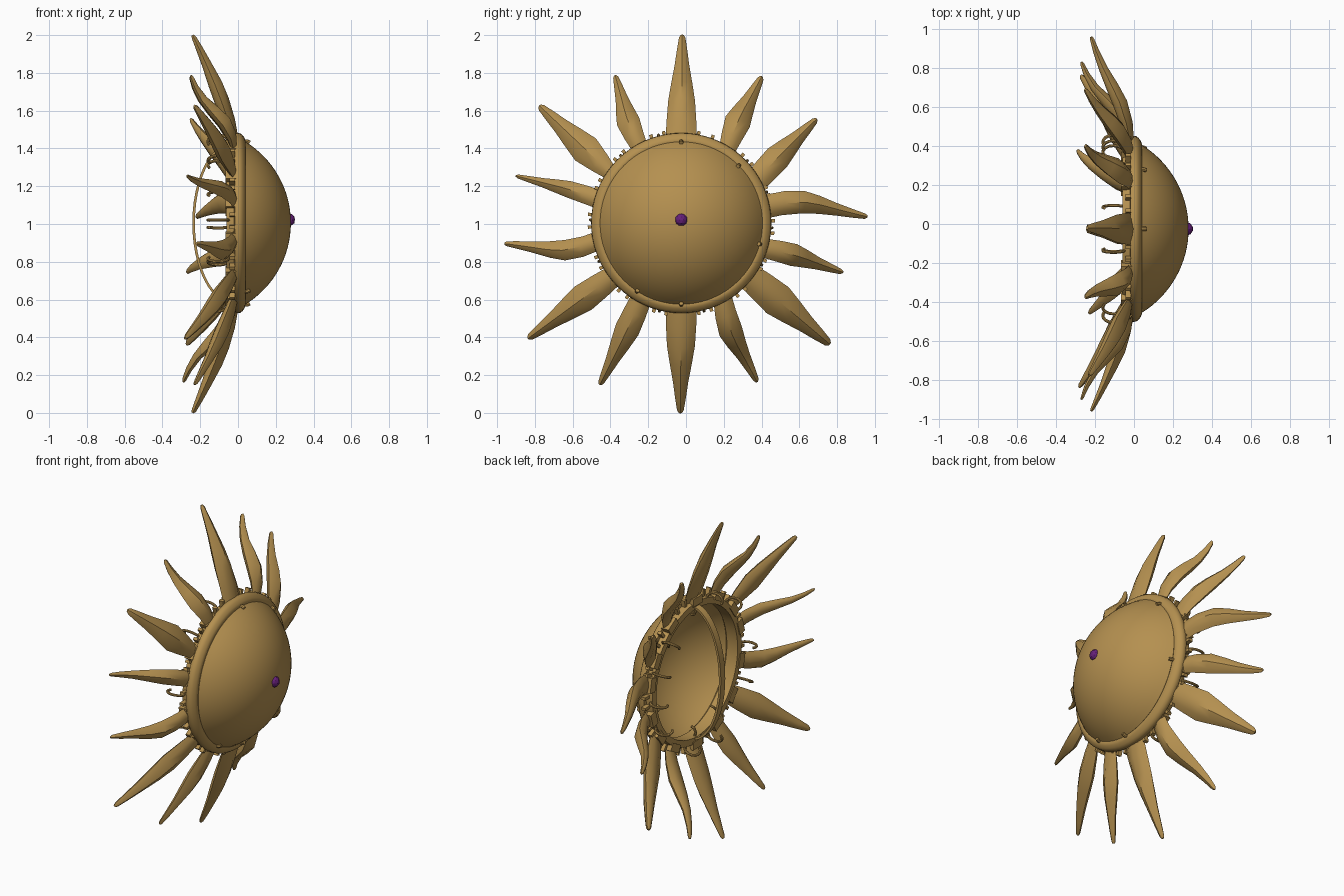
import bpy, bmesh, math
from mathutils import Vector, Matrix

if "Cube" in bpy.data.objects:
    bpy.data.objects.remove(bpy.data.objects["Cube"])

CY, CZ = -0.025, 1.005          # centre of the disc in the y-z plane


def material(name, col):
    m = bpy.data.materials.new(name)
    m.diffuse_color = (*col, 1)
    m.use_nodes = True
    m.node_tree.nodes["Principled BSDF"].inputs["Base Color"].default_value = m.diffuse_color
    return m


GOLD = material("antique_gold", (0.46, 0.28, 0.08))
PURPLE = material("purple_gem", (0.13, 0.014, 0.19))


def finish(name, bm, mat, angle=40):
    bmesh.ops.recalc_face_normals(bm, faces=bm.faces)
    me = bpy.data.meshes.new(name)
    bm.to_mesh(me)
    bm.free()
    me.materials.append(mat)
    for p in me.polygons:
        p.use_smooth = True
    me.set_sharp_from_angle(angle=math.radians(angle))
    ob = bpy.data.objects.new(name, me)
    bpy.context.collection.objects.link(ob)
    return ob


def loft(name, rings, loop=False, mat=GOLD, angle=40):
    """Skin a list of closed rings; cap the ends unless it loops round."""
    bm = bmesh.new()
    vs = [[bm.verts.new(p) for p in r] for r in rings]
    n = len(vs[0])
    for i in range(len(vs) if loop else len(vs) - 1):
        a, b = vs[i], vs[(i + 1) % len(vs)]
        for j in range(n):
            k = (j + 1) % n
            bm.faces.new((a[j], a[k], b[k], b[j]))
    if not loop:
        bm.faces.new(vs[0])
        bm.faces.new(vs[-1])
    return finish(name, bm, mat, angle)


def polar(r, deg, x):
    a = math.radians(deg)
    return Vector((x, CY + r * math.cos(a), CZ + r * math.sin(a)))


def lathe(name, profile, seg=72):
    rings = [[polar(r, 360 * i / seg, x) for r, x in profile] for i in range(seg)]
    return loft(name, rings, loop=True)


def box(name, r, deg, x, size):
    """Box with size (x, radial, tangential) at a polar position."""
    bm = bmesh.new()
    m = (Matrix.Translation(polar(r, deg, x))
         @ Matrix.Rotation(math.radians(deg), 4, 'X') @ Matrix.Diagonal((*size, 1)))
    bmesh.ops.create_cube(bm, size=1, matrix=m)
    return finish(name, bm, GOLD)


def tube(name, pts, rad, side):
    """Round wire along planar points; side is the normal of that plane."""
    rings = []
    for i, p in enumerate(pts):
        t = (pts[min(i + 1, len(pts) - 1)] - pts[max(i - 1, 0)]).normalized()
        u = t.cross(side)
        rings.append([p + rad * (math.cos(k * math.pi / 4) * u + math.sin(k * math.pi / 4) * side)
                      for k in range(8)])
    return loft(name, rings)


# Domed shell, hollow behind
R = 0.506
arc = [math.radians(0.3 + 57.9 * i / 16) for i in range(17)]
outer = [(R * math.sin(a), 0.28 - R + R * math.cos(a)) for a in arc]
inner = [(r * 0.97, x - 0.014) for r, x in reversed(outer)]
lathe("dome_shell", outer + inner)

# Stepped rim with a soft raised lip around the dome
lathe("rim", [(0.405, -0.06), (0.445, -0.06), (0.452, -0.02), (0.472, -0.017), (0.477, -0.005),
              (0.475, 0.012), (0.466, 0.024), (0.452, 0.034), (0.438, 0.040), (0.424, 0.036), (0.405, 0.015)])

# Faceted gem at the dome's peak
bm = bmesh.new()
bmesh.ops.create_icosphere(bm, subdivisions=2, radius=0.035,
                           matrix=Matrix.Translation((0.268, CY, 1.022)))
finish("gem", bm, PURPLE, 5)

# Rays: root angle, tip y, tip z, tip x, sideways bow, root half width, widest half width, ripple
RAYS = [
    (90, -0.02, 2.00, -0.24, 0.0, 0.083, 0.071, 0.0),
    (57.7, 0.40, 1.78, -0.25, 0.013, 0.042, 0.07, 0.02),
    (29, 0.69, 1.555, -0.25, 0.005, 0.062, 0.07, 0.01),
    (11, 0.96, 1.04, -0.22, 0.045, 0.065, 0.06, 0.01),
    (-17, 0.83, 0.745, -0.27, 0.012, 0.05, 0.06, 0.02),
    (-38, 0.76, 0.365, -0.27, 0.0, 0.068, 0.09, 0.0),
    (-61, 0.375, 0.165, -0.29, -0.027, 0.05, 0.064, 0.02),
    (-90, -0.03, 0.0, -0.24, 0.0, 0.083, 0.074, 0.0),
    (-118, -0.455, 0.15, -0.23, 0.004, 0.055, 0.066, 0.0),
    (-142, -0.835, 0.395, -0.28, 0.0, 0.055, 0.076, 0.0),
    (-168, -0.96, 0.895, -0.22, 0.045, 0.052, 0.054, 0.0),
    (164, -0.90, 1.255, -0.27, -0.008, 0.05, 0.044, 0.02),
    (145, -0.775, 1.625, -0.23, 0.0, 0.035, 0.08, 0.0),
    (119, -0.375, 1.785, -0.25, 0.014, 0.042, 0.062, 0.02),
]
SECTION = [(1, 0), (0.6, 0.42), (0, 0.7), (-0.6, 0.42), (-1, 0), (-0.65, -0.42), (0, -0.6), (0.65, -0.42)]
for i, (deg, ty, tz, tx, bow, root, wide, ripple) in enumerate(RAYS):
    base, tip = polar(0.445, deg, -0.02), Vector((tx, ty, tz))
    axis = (tip - base).normalized()
    side = Vector((0, -(tip.z - base.z), tip.y - base.y)).normalized()
    front = side.cross(axis)
    if front.x < 0:
        front = -front
    rings = []
    for s, b, w in ((0, 0, root), (0.17, 0.65, (root + wide) * 0.51), (0.36, 1, wide),
                    (0.52, 0.85, wide * 0.8), (0.70, 0.5, wide * 0.55),
                    (0.86, 0.2, wide * 0.38), (0.975, 0.0, wide * 0.24), (1, 0, wide * 0.12)):
        c = base.lerp(tip, s) + side * bow * b
        c += front * (ripple * math.sin(2 * math.pi * s) + 0.012 * math.sin(math.pi * s))
        depth = min(w, 0.055 + 0.25 * (w - 0.055)) * min(1, 0.5 + 2 * s) + 0.002
        rings.append([c + side * u * w + front * v * depth for u, v in SECTION])
    loft(f"ray_{i + 1}", rings)
    # Mounting block under each ray
    box(f"ray_bracket_{i + 1}", 0.452, deg, -0.038, (0.055, 0.05, 0.09))

# Hooks and tabs in the gaps between rays
angles = sorted(r[0] % 360 for r in RAYS)
for i, a in enumerate(angles):
    nxt = angles[(i + 1) % len(angles)]
    gap = (nxt - a) % 360
    for j, f in enumerate((0.38, 0.66)):
        box(f"rim_tab_{i + 1}_{j + 1}", 0.473, a + gap * f, -0.03, (0.028, 0.045, 0.018))
    if i % 3 == 2:
        continue
    mid = a + gap * 0.5
    radial = polar(1, mid, 0) - polar(0, mid, 0)
    side = radial.cross(Vector((1, 0, 0)))
    pts = [polar(0.445 + 0.036 * math.sin(t), mid, -0.105 + 0.055 * math.cos(t))
           for t in (math.radians(-5 + 24 * k) for k in range(10))]
    tube(f"hook_{i + 1}", pts, 0.008, side)

# Vertical strap arching across the open back
rings = []
for k in range(25):
    t = math.radians(-90 + 180 * k / 24)
    ring = []
    for d, w in ((0, -0.022), (0, 0.022), (0.014, 0.022), (0.014, -0.022)):
        ring.append((-0.03 - (0.212 - d) * math.cos(t), CY + w, CZ + (0.425 - d) * math.sin(t)))
    rings.append(ring)
loft("back_strap", rings)

# Small pins through the rim, front and back
for i, deg in enumerate((90, 45, -15, -90, -123)):
    radial = polar(1, deg, 0) - polar(0, deg, 0)
    side = radial.cross(Vector((1, 0, 0)))
    tube(f"rim_pin_{i + 1}", [polar(0.432, deg, 0.0), polar(0.432, deg, 0.05), polar(0.425, deg, 0.062)],
         0.011, side)
    tube(f"inner_clip_{i + 1}", [polar(0.42, deg, -0.04), polar(0.385, deg, -0.05),
                                 polar(0.36, deg, -0.04), polar(0.352, deg, -0.02)], 0.008, side)
